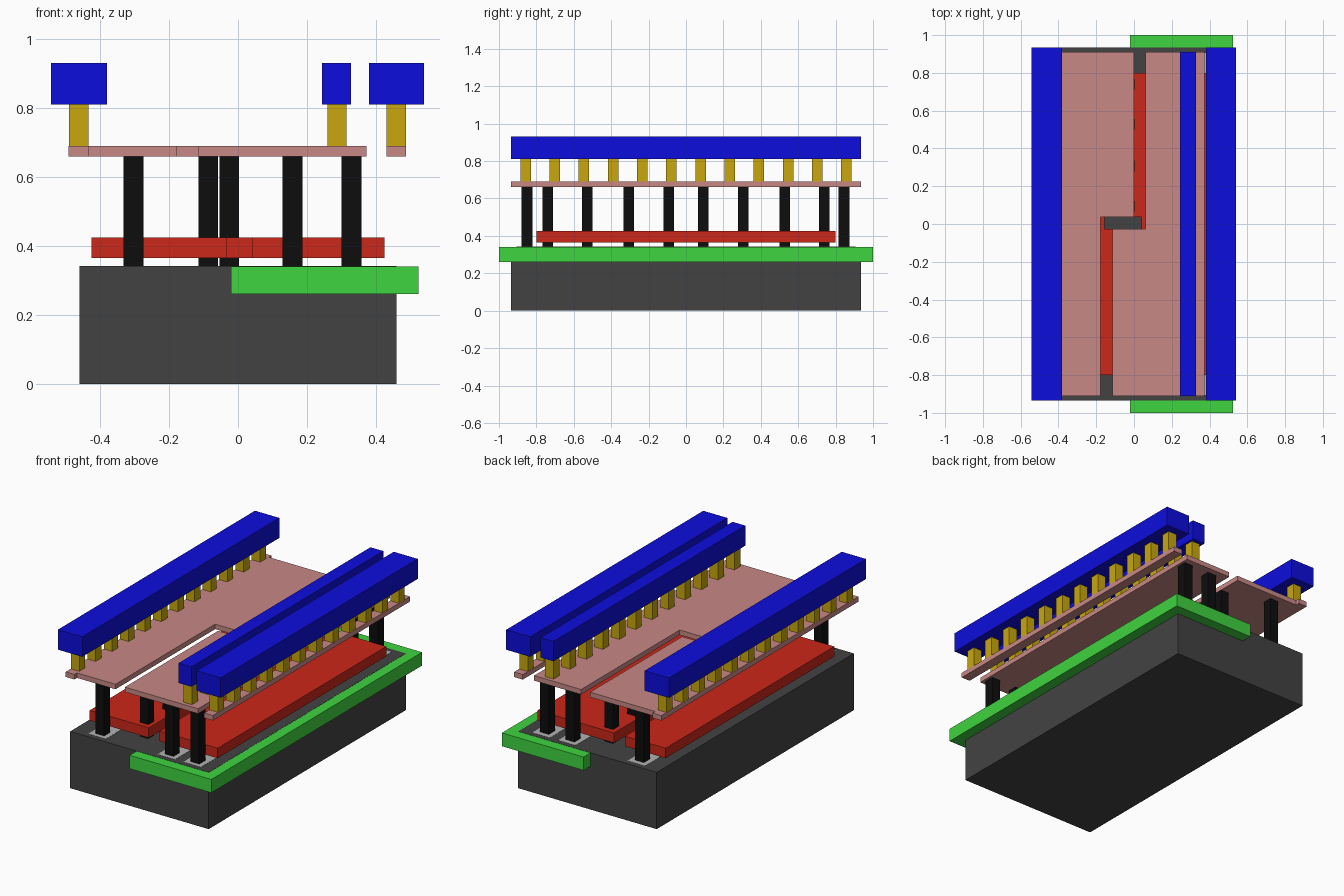
import bpy, bmesh

if "Cube" in bpy.data.objects:
    bpy.data.objects.remove(bpy.data.objects["Cube"])


def material(name, rgb):
    m = bpy.data.materials.new(name)
    m.diffuse_color = (*rgb, 1)
    m.use_nodes = True
    m.node_tree.nodes["Principled BSDF"].inputs["Base Color"].default_value = m.diffuse_color
    return m


DARK = material("dark_grey", (0.055, 0.055, 0.055))
LIGHT = material("light_grey", (0.45, 0.45, 0.45))
GREEN = material("green", (0.05, 0.66, 0.05))
RED = material("red", (0.6, 0.02, 0.01))
BLACK = material("black", (0.004, 0.004, 0.004))
PINK = material("pink", (0.58, 0.25, 0.24))
YELLOW = material("yellow", (0.58, 0.39, 0.004))
BLUE = material("blue", (0.004, 0.004, 0.72))


def prism(name, outline, z0, z1, mat):
    """Extrude an (x, y) outline from z0 up to z1."""
    bm = bmesh.new()
    face = bm.faces.new([bm.verts.new((x, y, z0)) for x, y in outline])
    top = bmesh.ops.extrude_face_region(bm, geom=[face])["geom"]
    bmesh.ops.translate(bm, vec=(0, 0, z1 - z0),
                        verts=[g for g in top if isinstance(g, bmesh.types.BMVert)])
    bmesh.ops.recalc_face_normals(bm, faces=bm.faces)
    mesh = bpy.data.meshes.new(name)
    bm.to_mesh(mesh)
    bm.free()
    mesh.materials.append(mat)
    obj = bpy.data.objects.new(name, mesh)
    bpy.context.collection.objects.link(obj)
    return obj


def box(name, x0, x1, y0, y1, z0, z1, mat):
    return prism(name, [(x0, y0), (x1, y0), (x1, y1), (x0, y1)], z0, z1, mat)


def post(name, x, y, z0, z1, mat, r=0.029):
    return box(name, x - r, x + r, y - r, y + r, z0, z1, mat)


def ell(outer, inner, arm, end, y_arm):
    """L outline: full-length bar outer..inner, arm reaching out towards +-end."""
    return [(outer, -end), (outer, end), (inner, end), (inner, y_arm),
            (arm, y_arm), (arm, -end)]


# Base block and the green slab let into its top
box("base_block", -0.46, 0.46, -0.935, 0.935, 0, 0.341, DARK)
box("green_slab", -0.02, 0.523, -1, 1, 0.26, 0.34, GREEN)

# Pale strips inlaid in the base under the end posts
for i, x in enumerate((-0.303, 0.158, 0.329)):
    box(f"inlaid_strip_{i}", x - 0.058, x + 0.058, -0.905, 0.905, 0.3, 0.342, LIGHT)

# Two interlocking red plates
prism("red_plate_left", ell(-0.425, -0.155, -0.033, 0.8, -0.026), 0.365, 0.425, RED)
prism("red_plate_right", ell(0.425, 0.04, -0.082, -0.8, 0.036), 0.365, 0.425, RED)

# Two interlocking pink plates and the pink side strips
prism("pink_plate_left", ell(-0.435, -0.177, 0.0, -0.91, 0.036), 0.66, 0.69, PINK)
prism("pink_plate_right", ell(0.372, 0.06, -0.114, 0.91, -0.026), 0.66, 0.69, PINK)
for side, x in (("left", -0.462), ("right", 0.459)):
    box(f"pink_strip_{side}", x - 0.029, x + 0.029, -0.935, 0.935, 0.66, 0.69, PINK)

# Black posts: one at each end of every inlaid strip
for i, x in enumerate((-0.303, 0.158, 0.329)):
    for end, y in (("front", -0.85), ("back", 0.845)):
        post(f"end_post_{end}_{i}", x, y, 0.34, 0.66, BLACK)

# Black posts through the arms of the red plates
for i, y in enumerate((0.093, 0.307, 0.527, 0.74)):
    post(f"front_arm_post_{i}", -0.086, -y, 0.34, 0.66, BLACK, 0.028)
    post(f"back_arm_post_{i}", -0.025, y, 0.34, 0.66, BLACK, 0.028)

# Blue rails, each carried on a row of yellow studs
for name, x, x0, x1, end in (("left", -0.462, -0.542, -0.38, 0.935),
                             ("middle", 0.287, 0.243, 0.328, 0.91),
                             ("right", 0.459, 0.38, 0.54, 0.935)):
    box(f"blue_rail_{name}", x0, x1, -end, end, 0.81, 0.93, BLUE)
    for i in range(12):
        post(f"stud_{name}_{i}", x, -0.858 + 0.156 * i, 0.69, 0.81, YELLOW, 0.028)
